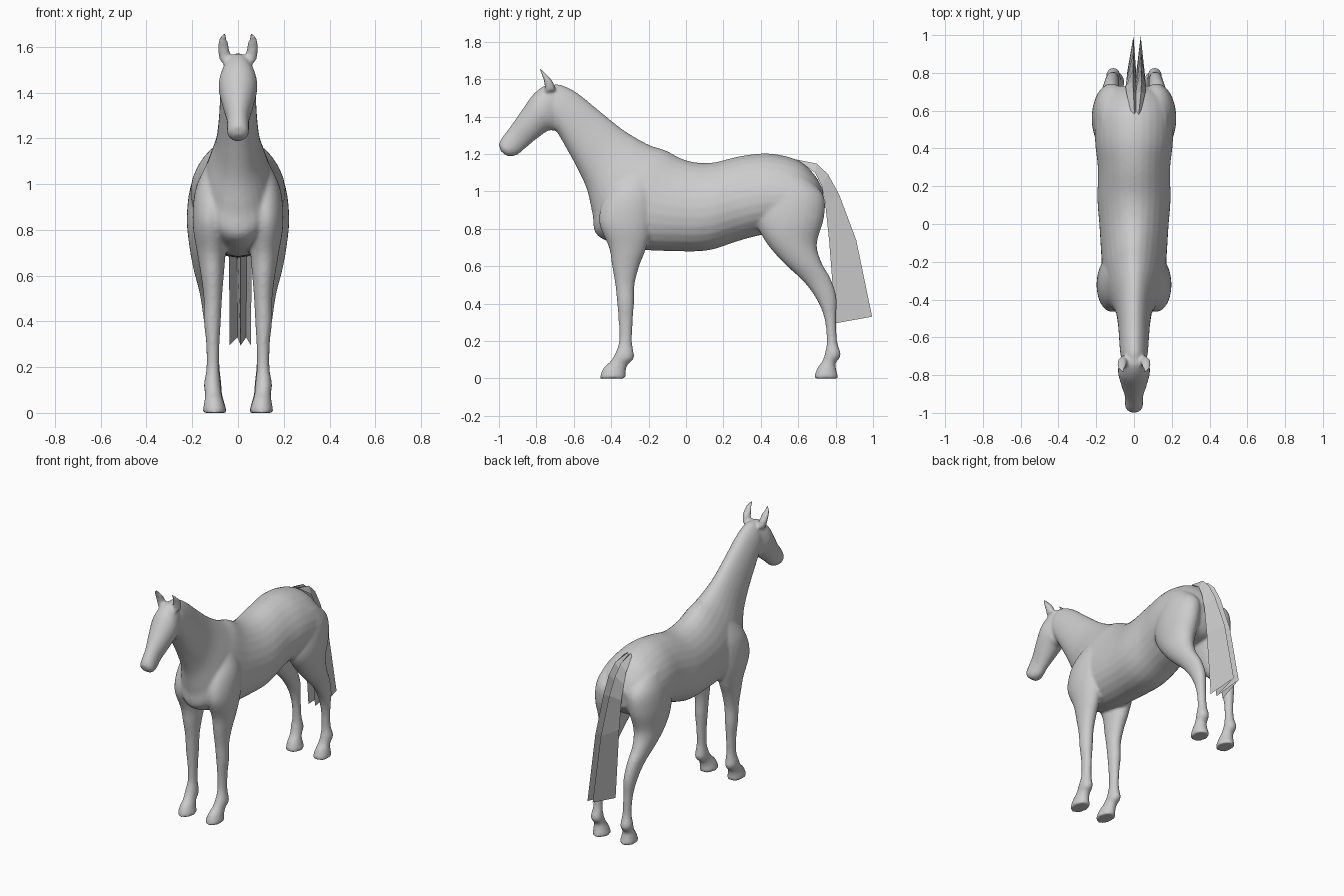
import bpy, bmesh, math
from mathutils import Vector

bm = bmesh.new()
SEG, SUB = 28, 5


def catmull(p, q, r, s, t):
    return [0.5 * (2 * b + (c - a) * t + (2 * a - 5 * b + 4 * c - d) * t * t
                   + (3 * b - a - 3 * c + d) * t ** 3) for a, b, c, d in zip(p, q, r, s)]


def loft(rings, side=1, egg=0.0):
    """Closed skin through rings (y1, z1, y2, z2, half_width, x); egg narrows the first end."""
    rings = [tuple(r) + (0,) * (6 - len(r)) for r in rings]
    pts = [rings[0]] + rings + [rings[-1]]
    path = [catmull(*pts[i:i + 4], k / SUB) for i in range(len(rings) - 1) for k in range(SUB)]
    path.append(rings[-1])
    loops = []
    for y1, z1, y2, z2, w, x in path:
        a, b = Vector((x, y1, z1)), Vector((x, y2, z2))
        loop = []
        for k in range(SEG):
            t = math.tau * k / SEG
            c = math.cos(t)
            p = (a + b) / 2 + (a - b) / 2 * c
            p.x = (x + w * math.sin(t) * (1 - egg * c)) * side
            loop.append(bm.verts.new(p))
        loops.append(loop)
    for l, m in zip(loops, loops[1:]):
        for k in range(SEG):
            n = (k + 1) % SEG
            bm.faces.new((l[k], l[n], m[n], m[k]))
    bm.faces.new(loops[0])
    bm.faces.new(loops[-1])


# neck and torso, from the poll back to the rump
loft([(-0.72, 1.57, -0.73, 1.38, 0.06), (-0.67, 1.57, -0.70, 1.335, 0.072),
      (-0.58, 1.525, -0.645, 1.24, 0.078), (-0.45, 1.42, -0.585, 1.13, 0.085),
      (-0.33, 1.325, -0.53, 1.01, 0.10), (-0.20, 1.25, -0.50, 0.88, 0.135),
      (-0.11, 1.22, -0.47, 0.76, 0.16), (-0.03, 1.178, -0.28, 0.695, 0.172),
      (0.05, 1.155, -0.06, 0.68, 0.182), (0.15, 1.155, 0.12, 0.685, 0.193),
      (0.30, 1.19, 0.28, 0.735, 0.19), (0.45, 1.202, 0.42, 0.77, 0.205),
      (0.60, 1.165, 0.56, 0.78, 0.205), (0.69, 1.085, 0.66, 0.80, 0.17),
      (0.735, 1.0, 0.72, 0.87, 0.09)], egg=0.12)

# head, from the poll to the muzzle
loft([(-0.68, 1.56, -0.66, 1.42, 0.05), (-0.745, 1.57, -0.69, 1.33, 0.072),
      (-0.815, 1.52, -0.735, 1.325, 0.085), (-0.88, 1.43, -0.80, 1.28, 0.07),
      (-0.94, 1.345, -0.86, 1.23, 0.05), (-0.985, 1.285, -0.895, 1.20, 0.048),
      (-1.0, 1.25, -0.93, 1.187, 0.045), (-0.99, 1.215, -0.96, 1.19, 0.025)], egg=-0.05)

for s in (1, -1):
    # front leg: shoulder, knee, fetlock, hoof
    loft([(-0.34, 1.10, -0.20, 1.12, 0.04, 0.085), (-0.43, 0.98, -0.17, 0.98, 0.075, 0.11),
          (-0.465, 0.84, -0.18, 0.82, 0.078, 0.12), (-0.412, 0.70, -0.215, 0.69, 0.062, 0.116),
          (-0.395, 0.60, -0.25, 0.60, 0.05, 0.112), (-0.378, 0.50, -0.275, 0.50, 0.04, 0.11),
          (-0.368, 0.40, -0.278, 0.40, 0.037, 0.112), (-0.36, 0.30, -0.285, 0.30, 0.029, 0.11),
          (-0.358, 0.20, -0.288, 0.19, 0.028, 0.11), (-0.378, 0.135, -0.278, 0.11, 0.037, 0.112),
          (-0.405, 0.09, -0.31, 0.075, 0.036, 0.108), (-0.438, 0.06, -0.322, 0.04, 0.042, 0.105),
          (-0.457, 0.02, -0.322, 0.015, 0.05, 0.103), (-0.46, 0, -0.325, 0, 0.05, 0.103)], s)
    # hind leg: thigh, hock, fetlock, hoof
    loft([(0.44, 1.10, 0.65, 1.07, 0.06, 0.11), (0.40, 0.98, 0.735, 0.98, 0.095, 0.115),
          (0.38, 0.84, 0.738, 0.86, 0.10, 0.124), (0.42, 0.74, 0.70, 0.72, 0.083, 0.13),
          (0.51, 0.63, 0.725, 0.62, 0.062, 0.132), (0.635, 0.51, 0.775, 0.53, 0.045, 0.122),
          (0.705, 0.41, 0.805, 0.43, 0.037, 0.115), (0.742, 0.31, 0.803, 0.32, 0.029, 0.11),
          (0.752, 0.20, 0.808, 0.20, 0.028, 0.108), (0.745, 0.145, 0.828, 0.125, 0.037, 0.11),
          (0.73, 0.095, 0.80, 0.08, 0.036, 0.106), (0.705, 0.06, 0.805, 0.04, 0.043, 0.104),
          (0.688, 0.02, 0.812, 0.015, 0.05, 0.102), (0.685, 0, 0.812, 0, 0.05, 0.102)], s)
    # ear
    loft([(-0.755, 1.53, -0.695, 1.54, 0.022, 0.056), (-0.758, 1.58, -0.708, 1.58, 0.026, 0.062),
          (-0.77, 1.62, -0.732, 1.612, 0.024, 0.065), (-0.787, 1.66, -0.772, 1.652, 0.012, 0.062)], s)

bmesh.ops.recalc_face_normals(bm, faces=bm.faces)


def make_object(name, b):
    mesh = bpy.data.meshes.new(name)
    b.to_mesh(mesh)
    b.free()
    ob = bpy.data.objects.new(name, mesh)
    bpy.context.collection.objects.link(ob)
    return ob


# fuse the lofted parts into one smooth skin
body = make_object("horse_body", bm)
rm = body.modifiers.new("fuse", 'REMESH')
rm.mode, rm.voxel_size, rm.use_smooth_shade = 'VOXEL', 0.009, True
sm = body.modifiers.new("soften", 'SMOOTH')
sm.factor, sm.iterations = 0.5, 7

# tail: a pleated sheet; each row gives the outer and inner fold (y, z)
tail = bmesh.new()
xs = (-0.045, -0.005, 0.012, 0.04, 0.065)
rows = [(0.58, 1.172, 0.60, 1.165, 0.5), (0.70, 1.148, 0.69, 1.10, 0.9), (0.76, 1.09, 0.725, 1.03, 1.0),
        (0.82, 0.98, 0.745, 0.93, 0.95), (0.91, 0.74, 0.765, 0.74, 0.9), (0.995, 0.33, 0.80, 0.295, 0.85)]
grid = []
for yo, zo, yi, zi, w in rows:
    grid.append([tail.verts.new((0.01 + (x - 0.01) * w, yo if i % 2 else yi, zo if i % 2 else zi))
                 for i, x in enumerate(xs)])
for a, b in zip(grid, grid[1:]):
    for i in range(len(xs) - 1):
        tail.faces.new((a[i], a[i + 1], b[i + 1], b[i]))
make_object("tail", tail)
